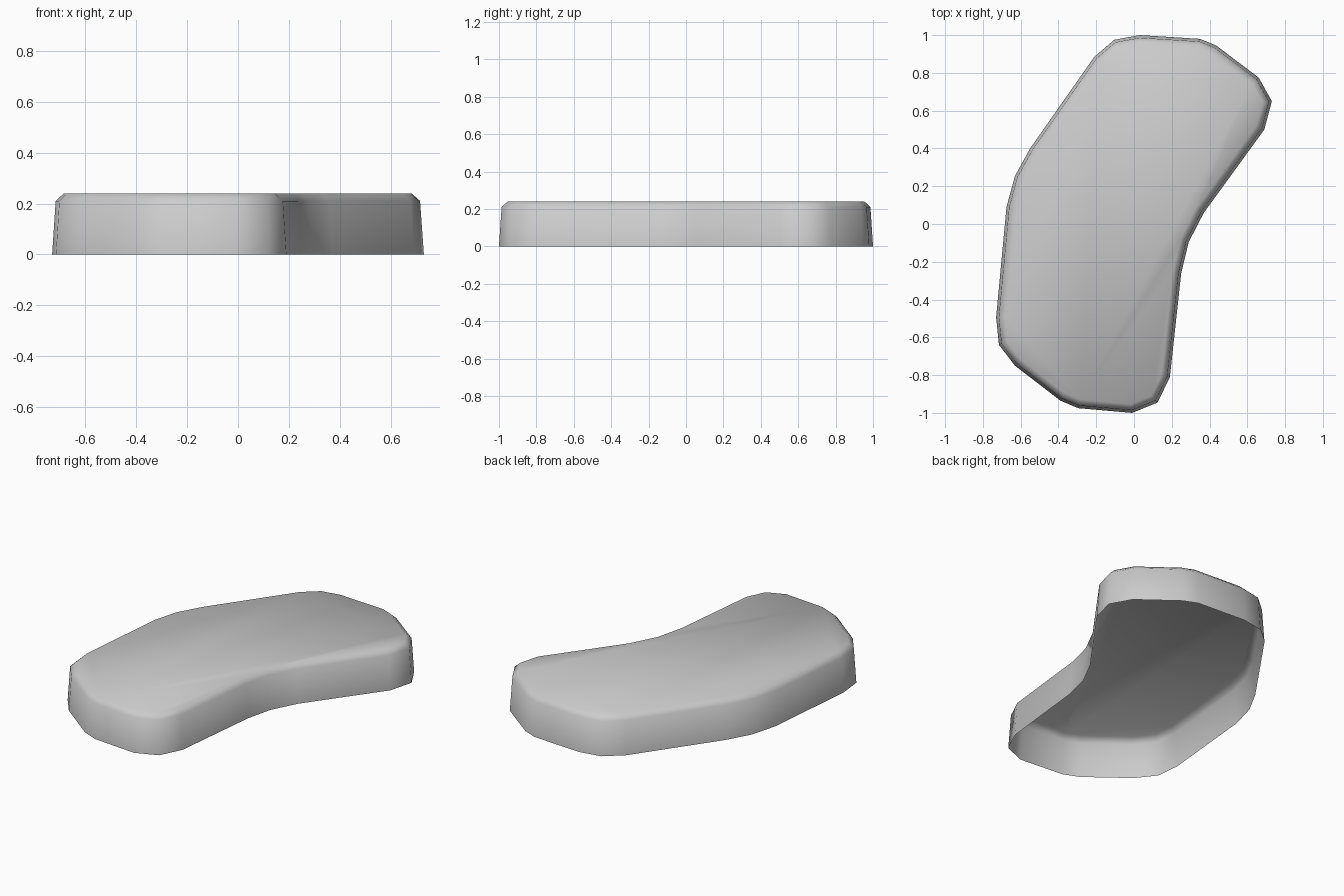
import bpy, bmesh, math
from mathutils import Vector

if "Cube" in bpy.data.objects:
    bpy.data.objects.remove(bpy.data.objects["Cube"])

# Curved outline at ground level, clockwise seen from above
OUTLINE = [(0.03, 1.0), (0.35, 0.98), (0.435, 0.945), (0.66, 0.775), (0.73, 0.65),
           (0.69, 0.5), (0.37, 0.06), (0.29, -0.095), (0.25, -0.26), (0.19, -0.81),
           (0.125, -0.945), (-0.01, -1.0), (-0.295, -0.975), (-0.39, -0.935),
           (-0.63, -0.75), (-0.715, -0.64), (-0.73, -0.495), (-0.675, 0.09),
           (-0.63, 0.255), (-0.55, 0.4), (-0.21, 0.885), (-0.105, 0.975)]
# (height, inset) of each ring: foot, shoulder, top rim
RINGS = [(0.0, 0.0), (0.21, 0.014), (0.24, 0.046)]


def inset(points, d):
    """Move every side of the outline inwards by d."""
    pts = [Vector(p) for p in points]
    result = []
    for i, p in enumerate(pts):
        a = (p - pts[i - 1]).normalized()
        b = (pts[(i + 1) % len(pts)] - p).normalized()
        na, nb = Vector((a.y, -a.x)), Vector((b.y, -b.x))
        m = (na + nb).normalized()
        result.append(p + m * d / m.dot(na))
    return result


# Open-bottomed slab: tapered wall, chamfer and flat top
bm = bmesh.new()
loops = [[bm.verts.new((p.x, p.y, z)) for p in inset(OUTLINE, d)] for z, d in RINGS]
n = len(OUTLINE)
for low, high in zip(loops, loops[1:]):
    for i in range(n):
        j = (i + 1) % n
        bm.faces.new((low[j], low[i], high[i], high[j]))
bm.faces.new(loops[-1][::-1])
mesh = bpy.data.meshes.new("curved_slab")
bm.to_mesh(mesh)
bm.free()
slab = bpy.data.objects.new("curved_slab", mesh)
bpy.context.collection.objects.link(slab)
bpy.context.view_layer.objects.active = slab
slab.select_set(True)
bpy.ops.object.shade_smooth_by_angle(angle=math.radians(60))
